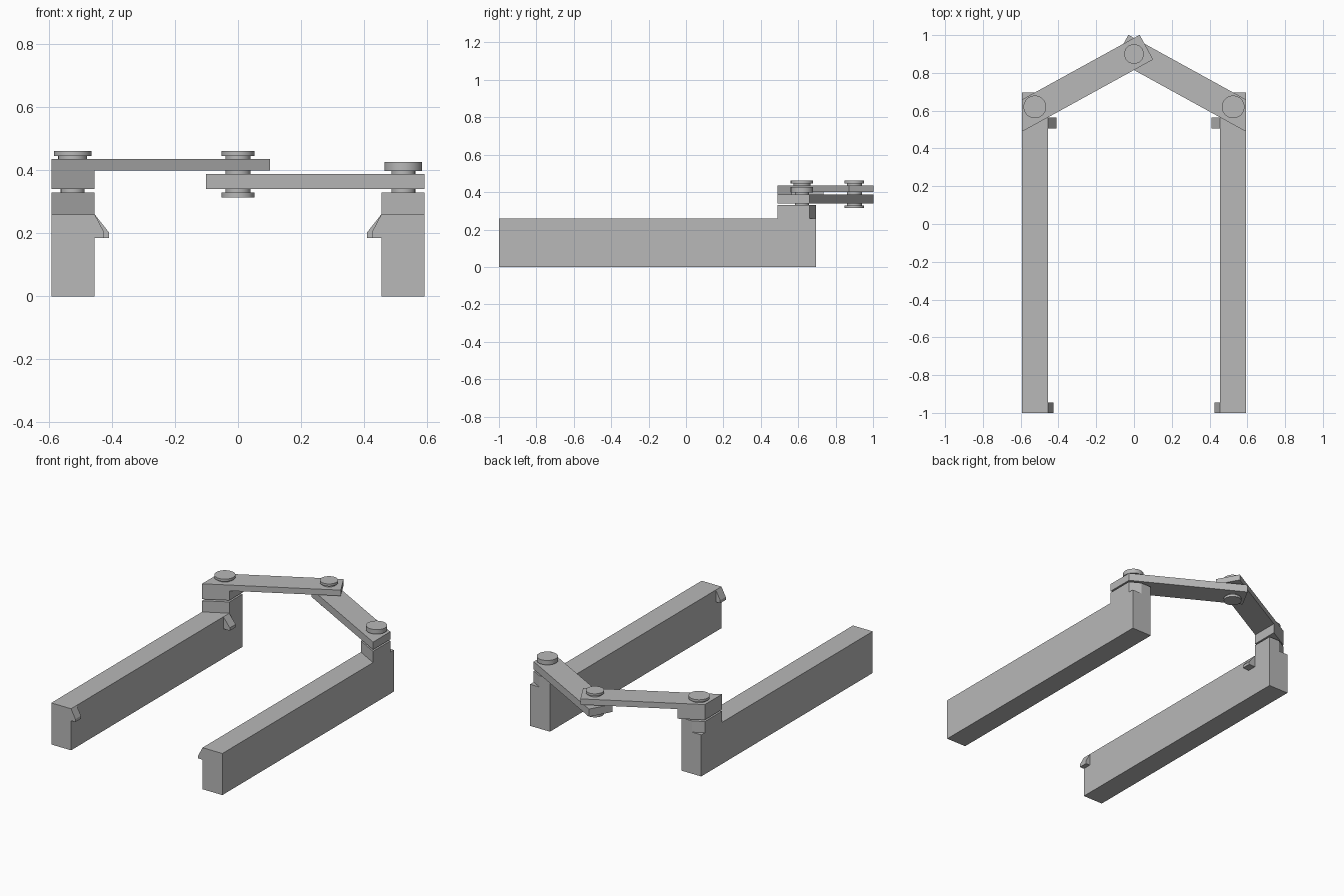
import bpy, bmesh, math
from mathutils import Vector

cube = bpy.data.objects.get("Cube")
if cube:
    bpy.data.objects.remove(cube, do_unlink=True)

grey = bpy.data.materials.new("plain grey")
grey.use_nodes = True
COLOUR = (0.48, 0.48, 0.48, 1)
grey.diffuse_color = COLOUR
grey.node_tree.nodes["Principled BSDF"].inputs["Base Color"].default_value = COLOUR

OUT, IN = 0.592, 0.455          # outer and inner faces of the rails
BACK, RAIL_TOP, POST_TOP = 0.695, 0.26, 0.33
APEX, SLOPE, HALF = 0.9, 0.55, 0.085   # hinge line and its half width along y


def prism(name, base, offset):
    """Extrude a flat polygon of 3D points by an offset."""
    bm = bmesh.new()
    face = bm.faces.new([bm.verts.new(p) for p in base])
    new = bmesh.ops.extrude_face_region(bm, geom=[face])["geom"]
    bmesh.ops.translate(bm, vec=offset,
                        verts=[v for v in new if isinstance(v, bmesh.types.BMVert)])
    bmesh.ops.recalc_face_normals(bm, faces=bm.faces)
    mesh = bpy.data.meshes.new(name)
    bm.to_mesh(mesh)
    bm.free()
    mesh.materials.append(grey)
    obj = bpy.data.objects.new(name, mesh)
    bpy.context.collection.objects.link(obj)
    return obj


def plate(name, outline, side, z0, z1):
    return prism(name, [(side * x, y, z0) for x, y in outline], (0, 0, z1 - z0))


def disc(name, x, y, radius, z0, z1):
    bpy.ops.mesh.primitive_cylinder_add(vertices=48, radius=radius, depth=z1 - z0,
                                        location=(x, y, (z0 + z1) / 2))
    obj = bpy.context.object
    obj.name = name
    obj.data.materials.append(grey)
    bpy.ops.object.shade_smooth_by_angle(angle=math.radians(40))


def edge(x, sign):
    return APEX - SLOPE * x + sign * HALF


# Outlines, drawn for the +x side
rail = [(IN, -1), (OUT, -1), (OUT, BACK), (IN, BACK)]
cut = (APEX + HALF - BACK) / SLOPE
post = [(IN, edge(IN, -1)), (OUT, edge(OUT, -1)), (OUT, edge(OUT, 1)),
        (cut, BACK), (IN, BACK)]
block = [(IN, edge(IN, -1)), (OUT, edge(OUT, -1)),
         (OUT, edge(OUT, 1)), (IN, edge(IN, 1))]
along = Vector((-1, SLOPE)).normalized()
across = Vector((-along.y, along.x)) * HALF / math.hypot(1, SLOPE)
tip = Vector((0, APEX)) + along * 0.075
arm = [(OUT, edge(OUT, -1)), (OUT, edge(OUT, 1)),
       tuple(tip - across), tuple(tip + across)]

# Rails with raised posts and inward hooks
for side, label in ((1, "left"), (-1, "right")):
    plate(label + "_rail", rail, side, 0, RAIL_TOP)
    plate(label + "_post", post, side, RAIL_TOP, POST_TOP)
    for place, y, depth, reach in (("front", -1, 0.055, 0.425), ("back", 0.505, 0.058, 0.41)):
        hook = [(IN, 0.185), (reach, 0.185), (reach, 0.203), (IN, RAIL_TOP)]
        prism(f"{label}_{place}_hook", [(side * x, y, z) for x, z in hook], (0, depth, 0))

# Two overlapping hinged arms
plate("left_arm", arm, 1, 0.34, 0.388)
plate("right_arm", arm, -1, 0.40, 0.436)
plate("right_arm_block", block, -1, 0.34, 0.40)

# Hinge pins: shaft, then heads
PIVOT_X, PIVOT_Y = 0.525, 0.62
disc("left_pin_shaft", PIVOT_X, PIVOT_Y, 0.038, 0.30, 0.41)
disc("left_pin_head", PIVOT_X, PIVOT_Y, 0.06, 0.398, 0.426)
disc("right_pin_shaft", -PIVOT_X, PIVOT_Y, 0.038, 0.30, 0.42)
disc("right_pin_neck", -PIVOT_X, PIVOT_Y, 0.046, 0.42, 0.45)
disc("right_pin_head", -PIVOT_X, PIVOT_Y, 0.06, 0.446, 0.461)
disc("middle_pin_shaft", 0, APEX, 0.04, 0.32, 0.45)
disc("middle_pin_top", 0, APEX, 0.052, 0.446, 0.461)
disc("middle_pin_bottom", 0, APEX, 0.052, 0.314, 0.329)
